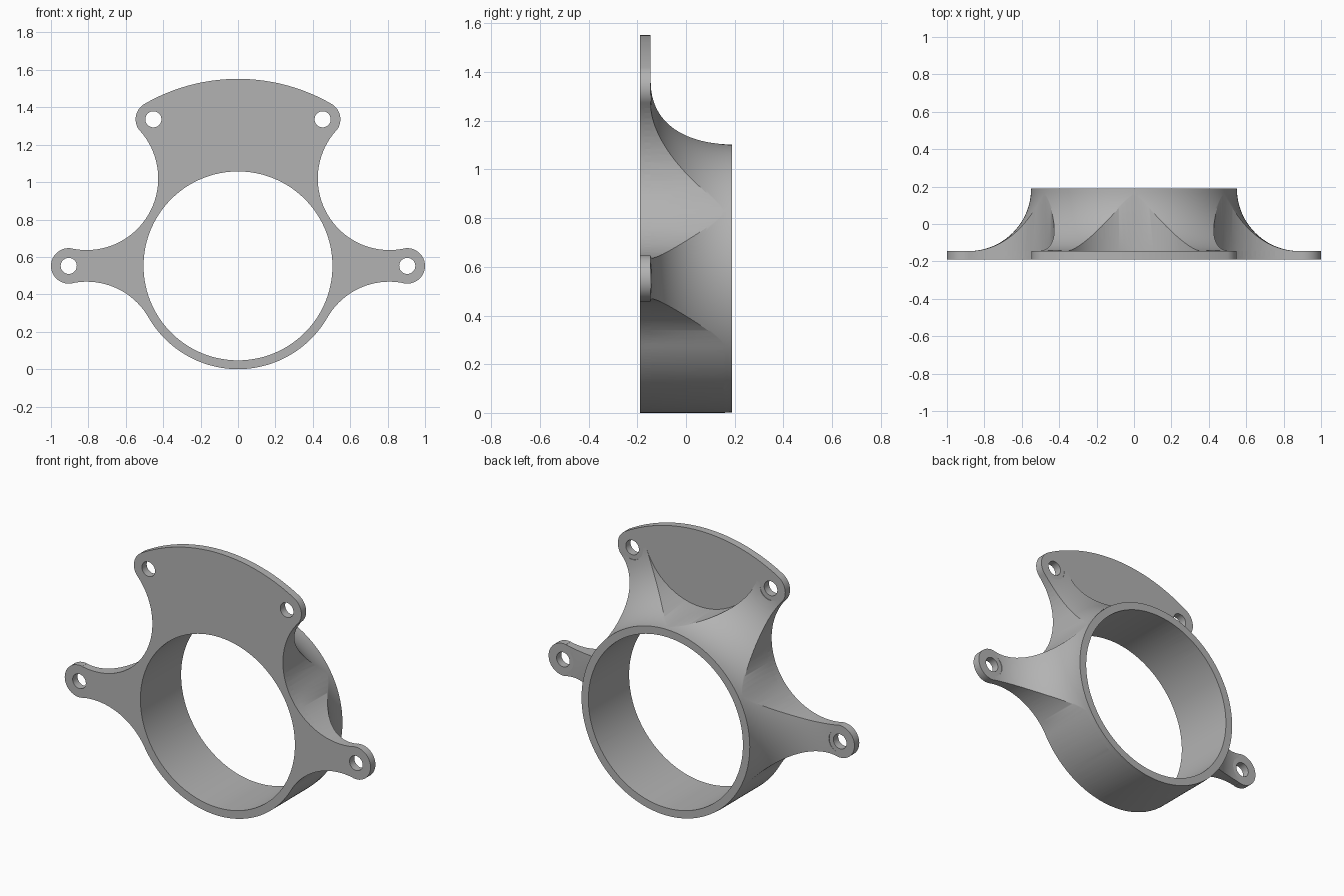
import bpy, bmesh
from math import sin, cos, pi, radians, degrees, atan2, sqrt, hypot

cube = bpy.data.objects.get("Cube")
if cube:
    bpy.data.objects.remove(cube, do_unlink=True)

RING, BORE, CZ = 0.552, 0.505, 0.552      # ring radii and centre height
FRONT, PLATE_BACK, BACK = -0.19, -0.145, 0.19
REACH, TIP, HOLE = 0.905, 0.095, 0.043    # arm hole distance, tip and hole radii
GAP = 0.935                               # centre distance of scalloped gaps
SCALLOP = GAP - RING
ARMS = (0, 60, 120, 180)
# Angle at which an arm tip runs smoothly into its scallop
A = degrees(atan2(GAP * sin(pi / 6), GAP * cos(pi / 6) - REACH))
H = A - 30

grey = bpy.data.materials.new("plain grey")
grey.use_nodes = True
COLOUR = (0.45, 0.45, 0.45, 1)
grey.diffuse_color = COLOUR
grey.node_tree.nodes["Principled BSDF"].inputs["Base Color"].default_value = COLOUR


def polar(dist, deg):
    return dist * cos(radians(deg)), dist * sin(radians(deg))


def arc(centre, r, a0, a1, n):
    pts = [polar(r, a0 + (a1 - a0) * i / n) for i in range(n + 1)]
    return [(centre[0] + x, centre[1] + z) for x, z in pts]


def tip(t, a0, a1):
    return arc(polar(REACH, t), TIP, t + a0, t + a1, 24)


def scallop(g, a0, a1):
    return arc(polar(GAP, g), SCALLOP, g + 180 + a0, g + 180 + a1, 36)


def make_object(name, bm):
    bmesh.ops.recalc_face_normals(bm, faces=bm.faces)
    mesh = bpy.data.meshes.new(name)
    bm.to_mesh(mesh)
    bm.free()
    mesh.materials.append(grey)
    ob = bpy.data.objects.new(name, mesh)
    bpy.context.collection.objects.link(ob)
    return ob


def prism(name, outline, y0, y1):
    """Extrude a closed outline around the ring centre from y0 to y1."""
    pts = []
    for p in outline:
        if not pts or hypot(p[0] - pts[-1][0], p[1] - pts[-1][1]) > 1e-4:
            pts.append(p)
    if hypot(pts[0][0] - pts[-1][0], pts[0][1] - pts[-1][1]) < 1e-4:
        pts.pop()
    bm = bmesh.new()
    face = bm.faces.new([bm.verts.new((x, y0, z + CZ)) for x, z in pts])
    new = bmesh.ops.extrude_face_region(bm, geom=[face])["geom"]
    moved = [v for v in new if isinstance(v, bmesh.types.BMVert)]
    bmesh.ops.translate(bm, verts=moved, vec=(0, y1 - y0, 0))
    return make_object(name, bm)


def lathe(name, profile, n):
    """Turn a closed (radius, y) profile about the ring axis."""
    bm = bmesh.new()
    loops = []
    for i in range(n):
        c, s = polar(1, 360 * i / n)
        loops.append([bm.verts.new((r * c, y, r * s + CZ)) for r, y in profile])
    m = len(profile)
    for i in range(n):
        p, q = loops[i], loops[(i + 1) % n]
        for j in range(m):
            k = (j + 1) % m
            bm.faces.new((p[j], p[k], q[k], q[j]))
    return make_object(name, bm)


def combine(target, other, operation):
    mod = target.modifiers.new(operation.lower(), 'BOOLEAN')
    mod.operation, mod.solver, mod.object = operation, 'EXACT', other
    bpy.context.view_layer.objects.active = target
    bpy.ops.object.modifier_apply(modifier=mod.name)
    bpy.data.objects.remove(other, do_unlink=True)


# Shared lower outline: left arm underside, ring bottom, right arm underside
lower = (scallop(210, H, 0) + arc((0, 0), RING, 210, 330, 72)
         + scallop(330, 0, -H))

# Four-arm outline with a scallop between every neighbouring pair
arm_outline = []
for t in ARMS:
    arm_outline += tip(t, -A, A)
    if t < 180:
        arm_outline += scallop(t + 30, H, -H)
arm_outline += lower

# Thin plate outline, filled out to a broad arc between the upper arms
plate_outline = (tip(0, -A, A) + scallop(30, H, -H) + tip(60, -A, 0)
                 + arc((0, 0), REACH + TIP, 60, 120, 48)
                 + tip(120, 0, A) + scallop(150, H, -H) + tip(180, -A, A) + lower)

# Flared collar, trimmed to the arms
FILLET = BACK - PLATE_BACK
profile = [(0.45, -0.17), (0.45, BACK)]
for i in range(25):
    a = pi / 2 * i / 24
    profile.append((0.55 + FILLET * (1 - cos(a)), BACK - FILLET * sin(a)))
profile.append((0.55 + FILLET, -0.17))
collar = lathe("collar", profile, 144)
combine(collar, prism("arm_trim", arm_outline, -0.3, 0.3), 'INTERSECT')

# Flat seats around the holes
for t in ARMS:
    seat = prism("seat_cutter", arc(polar(REACH, t), 0.07, 0, 360, 40), -0.16, 0.3)
    combine(collar, seat, 'DIFFERENCE')

# Plate joined to the collar, then bored and drilled
bracket = prism("ring_bracket", plate_outline, FRONT, PLATE_BACK)
combine(bracket, collar, 'UNION')
combine(bracket, prism("bore", arc((0, 0), BORE, 0, 360, 144), -0.4, 0.4), 'DIFFERENCE')
for t in ARMS:
    drill = prism("drill", arc(polar(REACH, t), HOLE, 0, 360, 36), -0.4, 0.4)
    combine(bracket, drill, 'DIFFERENCE')

bpy.ops.object.select_all(action='DESELECT')
bracket.select_set(True)
bpy.context.view_layer.objects.active = bracket
bpy.ops.object.shade_smooth_by_angle(angle=radians(25))
